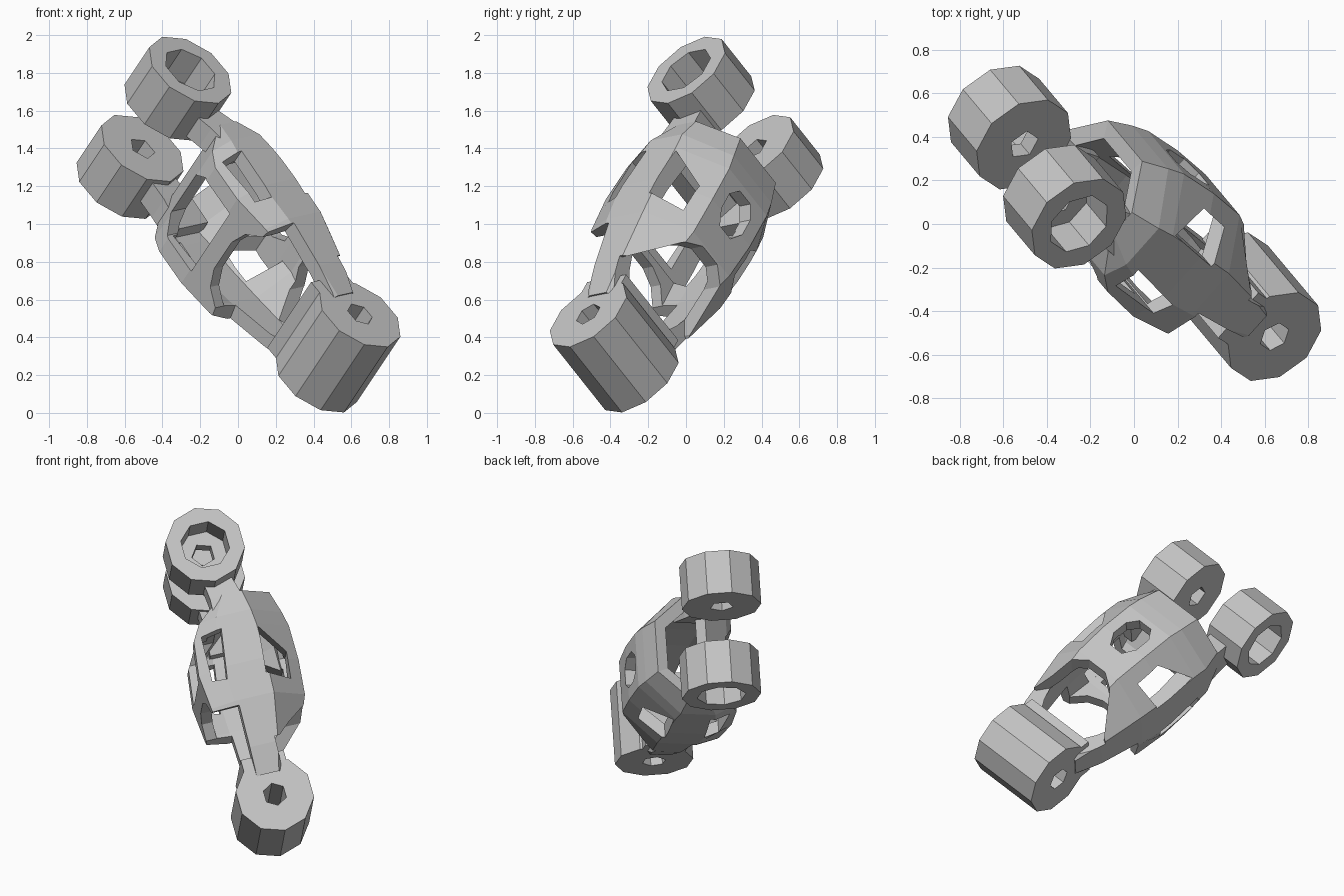
import bpy, bmesh, math
from mathutils import Vector, Matrix

cube = bpy.data.objects.get("Cube")
if cube:
    bpy.data.objects.remove(cube, do_unlink=True)

grey = bpy.data.materials.new("plain grey")
grey.use_nodes = True
grey.diffuse_color = (0.55, 0.55, 0.55, 1)
grey.node_tree.nodes["Principled BSDF"].inputs["Base Color"].default_value = grey.diffuse_color

# Tilted frame of the link: local x = pin axis, y = toward the back, z = along the link
along = Vector((-0.593, 0.39, 0.705)).normalized()
pin = Vector((0.46, -0.55, 0.70))
pin = (pin - along * pin.dot(along)).normalized()
back = along.cross(pin)
frame = Matrix((pin, back, along)).transposed().to_4x4()
frame.translation = (0.53, -0.38, 0.35)


def make(name, bm):
    bmesh.ops.recalc_face_normals(bm, faces=bm.faces)
    mesh = bpy.data.meshes.new(name)
    bm.to_mesh(mesh)
    bm.free()
    mesh.materials.append(grey)
    obj = bpy.data.objects.new(name, mesh)
    bpy.context.collection.objects.link(obj)
    obj.matrix_world = frame
    return obj


def loft(name, rings, caps=True):
    bm = bmesh.new()
    loops = [[bm.verts.new(p) for p in ring] for ring in rings]
    n = len(rings[0])
    for a, b in zip(loops, loops[1:]):
        for i in range(n):
            j = (i + 1) % n
            bm.faces.new((a[i], a[j], b[j], b[i]))
    if caps:
        bm.faces.new(loops[0])
        bm.faces.new(loops[-1])
    return make(name, bm)


def drum(name, centre, radius, x0, x1, sides):
    """Cylinder along the pin axis."""
    def ring(x):
        turn = [2 * math.pi * (i + 0.5) / sides for i in range(sides)]
        return [(x, centre[0] + radius * math.cos(t), centre[1] + radius * math.sin(t)) for t in turn]
    return loft(name, [ring(x0), ring(x1)])


def across(points):
    """Cutter along the pin axis, outline given as (back, along)."""
    return loft("cutter", [[(x, s, w) for s, w in points] for x in (-0.7, 0.7)])


def through(points, y0, y1):
    """Cutter from front to back, half outline given as (pin, along)."""
    outline = points + [(-x, w) for x, w in reversed(points)]
    return loft("cutter", [[(x, y, w) for x, w in outline] for y in (y0, y1)])


def apply(obj, mod):
    bpy.context.view_layer.update()
    with bpy.context.temp_override(object=obj, active_object=obj):
        bpy.ops.object.modifier_apply(modifier=mod.name)


def cut(obj, *cutters):
    for tool in cutters:
        tool.hide_render = True
        mod = obj.modifiers.new("cut", "BOOLEAN")
        mod.operation = "DIFFERENCE"
        mod.solver = "EXACT"
        mod.object = tool
        apply(obj, mod)
        bpy.data.objects.remove(tool, do_unlink=True)


# Hollow body: along, back depth, back half width, side half width, front depth, front half width
stations = [
    (0.14, 0.15, 0.15, 0.26, -0.15, 0.21),
    (0.32, 0.25, 0.15, 0.31, -0.20, 0.28),
    (0.62, 0.37, 0.17, 0.37, -0.25, 0.32),
    (0.85, 0.39, 0.18, 0.39, -0.27, 0.32),
    (1.08, 0.39, 0.18, 0.39, -0.24, 0.32),
    (1.18, 0.37, 0.18, 0.39, -0.18, 0.33),
    (1.33, 0.33, 0.17, 0.34, 0.00, 0.33),
]
rings = []
for w, sb, nb, side, sf, nf in stations:
    half = [(nb, sb), (side, sb * 0.42), (side, sf * 0.45 + 0.01), (nf, sf)]
    outline = half + [(-x, y) for x, y in reversed(half)]
    rings.append([(x, y, w) for x, y in outline])
body = loft("hollow_body", rings, caps=False)
wall = body.modifiers.new("wall", "SOLIDIFY")
wall.thickness = 0.085
wall.offset = -1
apply(body, wall)

cut(body,
    # oval hole in the back
    through([(0.05, 0.78), (0.10, 0.86), (0.10, 0.97), (0.05, 1.04)], 0.15, 0.7),
    # arched opening in the lower back
    through([(0.5, 0.17), (0.5, 0.28), (0.30, 0.36), (0.17, 0.55), (0.07, 0.61)], 0.09, 0.7),
    # arched opening in the lower front, below the crossbar
    through([(0.5, 0.05), (0.5, 0.56), (0.27, 0.61), (0.20, 0.70), (0.10, 0.74)], -0.6, -0.08),
    # upper front window
    through([(0.22, 0.84), (0.22, 1.10), (0.14, 1.19)], -0.6, 0.0),
    # side windows behind and in front of the side straps
    across([(0.17, 1.06), (0.32, 0.90), (0.30, 0.72), (0.14, 0.75)]),
    across([(-0.20, 0.79), (-0.11, 0.77), (-0.06, 1.10), (-0.19, 1.09)]))

# Lower bushing with a through hole, and its neck
bushing = drum("lower_bushing", (0, 0), 0.247, -0.25, 0.25, 10)
cut(bushing, drum("cutter", (0, 0), 0.075, -0.4, 0.4, 6))
loft("lower_neck", [[(-0.25, -0.15, w), (0.25, -0.15, w), (0.25, 0.13, w), (-0.25, 0.13, w)]
                    for w in (0.15, 0.27)])

# Upper eyes with counterbored outer faces, and the arms that carry them
for label, side in (("left", 1), ("right", -1)):
    spot = (-0.02 * side, 1.645)
    eye = drum(label + "_eye", spot, 0.25, side * 0.16, side * 0.445, 10)
    cut(eye,
        drum("cutter", spot, 0.155, side * 0.25, side * 0.6, 8),
        drum("cutter", spot, 0.075, side * 0.05, side * 0.5, 5))
    loft(label + "_arm", [
        [(side * a, y0, w), (side * b, y0, w), (side * b, y1, w), (side * a, y1, w)]
        for a, b, y0, y1, w in ((0.24, 0.36, -0.08, 0.15, 1.14),
                                (0.20, 0.34, -0.07, 0.13, 1.32),
                                (0.18, 0.32, -0.08, 0.10, 1.45))])
